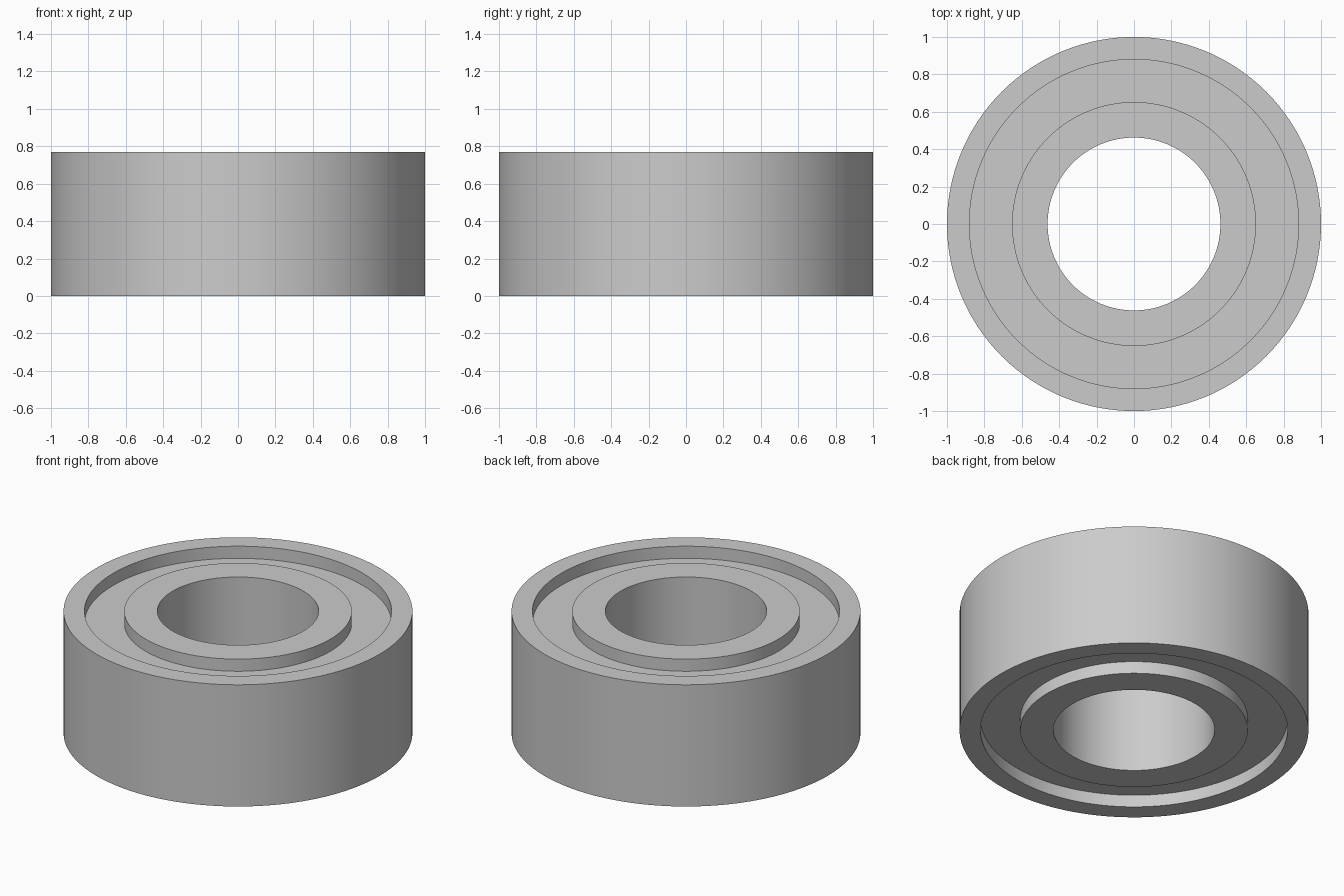
import bpy, bmesh, math

if "Cube" in bpy.data.objects:
    bpy.data.objects.remove(bpy.data.objects["Cube"])

SEGMENTS = 128
HEIGHT = 0.77      # full ring width
RECESS = 0.077     # depth of the shield below each face
BORE, INNER_RIM, OUTER_RIM, OUTER = 0.462, 0.652, 0.88, 1.0


def lathe(name, profile):
    """Revolve a closed (radius, z) profile around the z axis."""
    bm = bmesh.new()
    rings = []
    for i in range(SEGMENTS):
        a = 2 * math.pi * i / SEGMENTS
        rings.append([bm.verts.new((r * math.cos(a), r * math.sin(a), z)) for r, z in profile])
    n = len(profile)
    for i in range(SEGMENTS):
        here, after = rings[i], rings[(i + 1) % SEGMENTS]
        for j in range(n):
            k = (j + 1) % n
            bm.faces.new((here[j], after[j], after[k], here[k]))
    bmesh.ops.recalc_face_normals(bm, faces=bm.faces)
    mesh = bpy.data.meshes.new(name)
    bm.to_mesh(mesh)
    bm.free()
    obj = bpy.data.objects.new(name, mesh)
    bpy.context.collection.objects.link(obj)
    bpy.context.view_layer.objects.active = obj
    obj.select_set(True)
    bpy.ops.object.shade_smooth_by_angle(angle=math.radians(30))
    obj.select_set(False)
    return obj


# One solid: inner ring, recessed shield web on both faces, outer ring
low, high = RECESS, HEIGHT - RECESS
lathe("ball_bearing", [
    (BORE, 0), (INNER_RIM, 0), (INNER_RIM, low), (OUTER_RIM, low), (OUTER_RIM, 0), (OUTER, 0),
    (OUTER, HEIGHT), (OUTER_RIM, HEIGHT), (OUTER_RIM, high), (INNER_RIM, high),
    (INNER_RIM, HEIGHT), (BORE, HEIGHT),
])
